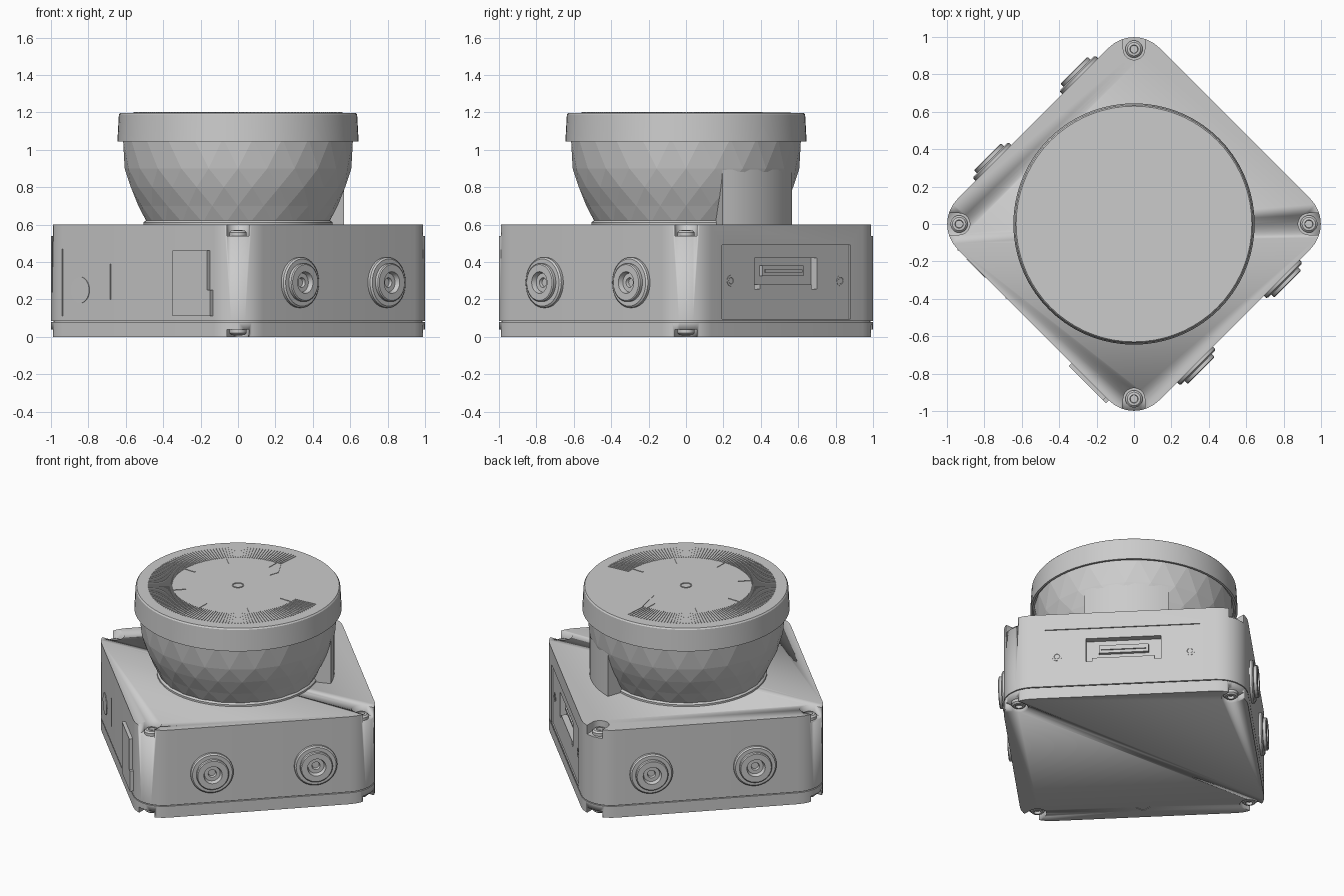
import bpy, bmesh
from math import sin, cos, pi, radians
from mathutils import Matrix

if "Cube" in bpy.data.objects:
    bpy.data.objects.remove(bpy.data.objects["Cube"])

grey = bpy.data.materials.new("housing_grey")
grey.diffuse_color = (0.6, 0.6, 0.6, 1)
grey.use_nodes = True
grey.node_tree.nodes["Principled BSDF"].inputs["Base Color"].default_value = grey.diffuse_color

H, R = 0.762, 0.19          # half side and corner radius of the square housing
TIP = 0.935 / 2 ** 0.5      # corner screw position along each axis


def finish(name, bm, smooth=True):
    bmesh.ops.recalc_face_normals(bm, faces=bm.faces)
    me = bpy.data.meshes.new(name)
    bm.to_mesh(me)
    bm.free()
    me.materials.append(grey)
    ob = bpy.data.objects.new(name, me)
    bpy.context.collection.objects.link(ob)
    if smooth:
        bpy.ops.object.select_all(action='DESELECT')
        ob.select_set(True)
        bpy.context.view_layer.objects.active = ob
        bpy.ops.object.shade_smooth_by_angle(angle=radians(30))
    return ob


def lathe(name, profile, segs=32, mat=Matrix(), twist=False, smooth=True):
    """Revolve (radius, height) points; twist gives triangular facets."""
    bm = bmesh.new()
    rings = []
    for i, (r, z) in enumerate(profile):
        off = i * 0.5 if twist else 0
        n = 1 if r == 0 else segs
        rings.append([bm.verts.new((r * cos(2 * pi * (j + off) / segs),
                                    r * sin(2 * pi * (j + off) / segs), z)) for j in range(n)])
    for a, b in zip(rings, rings[1:]):
        for j in range(segs):
            k = (j + 1) % segs
            if len(a) == 1:
                bm.faces.new((a[0], b[k], b[j]))
            elif len(b) == 1:
                bm.faces.new((a[j], a[k], b[0]))
            elif twist:
                bm.faces.new((a[j], a[k], b[j]))
                bm.faces.new((a[k], b[k], b[j]))
            else:
                bm.faces.new((a[j], a[k], b[k], b[j]))
    bm.transform(mat)
    return finish(name, bm, smooth)


def prism(name, pts, z0, z1):
    bm = bmesh.new()
    f = bm.faces.new([bm.verts.new((x, y, z0)) for x, y in pts])
    top = bmesh.ops.extrude_face_region(bm, geom=[f])["geom"]
    bmesh.ops.translate(bm, vec=(0, 0, z1 - z0),
                        verts=[v for v in top if isinstance(v, bmesh.types.BMVert)])
    return finish(name, bm)


def add_box(bm, x, y, z, mat=Matrix()):
    c = [(a + b) / 2 for a, b in (x, y, z)]
    s = [b - a for a, b in (x, y, z)]
    bmesh.ops.create_cube(bm, size=1, matrix=mat @ Matrix.Translation(c) @ Matrix.Diagonal((*s, 1)))


def box(name, x, y, z, mat=Matrix()):
    bm = bmesh.new()
    add_box(bm, x, y, z, mat)
    return finish(name, bm, False)


def cut(ob, cutter):
    m = ob.modifiers.new("cut", 'BOOLEAN')
    m.operation, m.solver, m.object = 'DIFFERENCE', 'EXACT', cutter
    bpy.context.view_layer.objects.active = ob
    bpy.ops.object.modifier_apply(modifier=m.name)
    bpy.data.objects.remove(cutter)


def rounded_square(h, r, n=8):
    return [(sx * (h - r) + r * cos(a0 + pi / 2 * i / n), sy * (h - r) + r * sin(a0 + pi / 2 * i / n))
            for sx, sy, a0 in ((1, 1, 0), (-1, 1, pi / 2), (-1, -1, pi), (1, -1, 3 * pi / 2))
            for i in range(n + 1)]


def slot(r, reach, n=10):
    """Half round pocket outline that is open toward +x."""
    return [(reach, -r)] + [(reach, r)] + [(r * cos(a), r * sin(a))
            for a in [pi / 2 + pi * i / n for i in range(n + 1)]]


# Housing, seam and base plate
body = prism("housing", rounded_square(H, R), 0.084, 0.6)
prism("seam", rounded_square(H - 0.012, R - 0.012), 0.07, 0.09)
base = prism("base_plate", rounded_square(H, R), 0, 0.078)

# Corner pockets with screws, top and bottom
for k in range(4):
    a = pi / 4 + k * pi / 2
    at = Matrix.Rotation(a, 4, 'Z') @ Matrix.Translation((0.935, 0, 0))
    for part, z0, z1, floor, flip in ((body, 0.54, 0.65, 0.54, 0), (base, -0.05, 0.038, 0.038, pi)):
        cutter = prism("pocket_cutter", slot(0.058, 0.15), z0, z1)
        cutter.data.transform(at)
        cut(part, cutter)
        lathe("corner_screw", [(0.046, -0.003), (0.046, 0.018), (0.036, 0.028), (0.022, 0.03),
                               (0.02, 0.012), (0, 0.012)], 24,
              at @ Matrix.Translation((0, 0, floor)) @ Matrix.Rotation(flip, 4, 'X'))

# Arrow engraved in the underside
for s in (-1, 1):
    m = Matrix.Translation((-0.68, 0, 0)) @ Matrix.Rotation(s * pi / 4, 4, 'Z')
    cut(base, box("arrow_cutter", (0, 0.06), (-0.004, 0.004), (-0.01, 0.004), m))

# Interface panel: shallow recess, deep socket with lower ears, screw holes
cut(body, box("panel_cutter", (H - 0.008, H + 0.1), (-0.49, 0.48), (0.095, 0.49)))
cut(body, box("socket_cutter", (H - 0.05, H + 0.1), (-0.235, 0.235), (0.28, 0.42)))
for y in (-0.215, 0.215):
    cut(body, box("ear_cutter", (H - 0.05, H + 0.1), (y - 0.02, y + 0.02), (0.255, 0.285)))
box("socket_tongue", (H - 0.06, H - 0.03), (-0.155, 0.155), (0.325, 0.38))
box("socket_contact", (H - 0.04, H - 0.022), (-0.14, 0.14), (0.345, 0.36))
for y in (-0.415, 0.415):
    lathe("panel_screw", [(0.03, -0.004), (0.03, 0.002), (0.018, 0.002), (0.016, 0.0005), (0, 0.0005)], 20,
          Matrix.Translation((H - 0.008, y, 0.3)) @ Matrix.Rotation(pi / 2, 4, 'Y'))

# Round connectors on two opposite faces
plug = [(0.135, -0.01), (0.135, 0.016), (0.126, 0.024), (0.102, 0.024), (0.102, 0.042), (0.096, 0.047),
        (0.058, 0.047), (0.05, 0.02), (0.026, 0.02), (0.022, 0.004), (0, 0.004)]
for side in (-1, 1):
    for x in (-0.30, 0.355):
        lathe("connector", plug, 40, Matrix.Translation((x, side * H, 0.29))
              @ Matrix.Rotation(-side * pi / 2, 4, 'X'))

# Hatch cover and shallow marks on the remaining face
box("hatch_cover", (-H - 0.022, -H + 0.01), (-0.55, -0.29), (0.11, 0.46))
box("hatch_tab", (-H - 0.022, -H + 0.01), (-0.572, -0.54), (0.11, 0.25))
lathe("round_label", [(0.07, -0.002), (0.07, 0.004), (0, 0.004)], 32,
      Matrix.Translation((-H, 0.43, 0.25)) @ Matrix.Rotation(-pi / 2, 4, 'Y'))
box("label_edge", (-H - 0.004, -H), (0.563, 0.57), (0.11, 0.47))
box("label_bracket", (-H - 0.004, -H), (0.2, 0.207), (0.2, 0.39))

# Faceted sensor window on a foot ring
lathe("foot_ring", [(0.505, 0.59), (0.505, 0.612), (0.49, 0.625), (0, 0.625)], 48)
lathe("sensor_window", [(0, 0.6), (0.49, 0.61), (0.533, 0.7), (0.578, 0.8), (0.606, 0.9), (0.62, 1.06), (0, 1.06)],
      24, twist=True, smooth=False)

# Support column behind the window
arc = [radians(-26 + 52 * i / 10) for i in range(11)]
prism("support_column", [(0.6 * cos(a), 0.6 * sin(a)) for a in arc] + [(0.3, 0.15), (0.3, -0.15)], 0.59, 1.05)

# Cap with overhanging rim
lathe("cap", [(0, 1.06), (0.628, 1.06), (0.63, 1.045), (0.645, 1.045), (0.637, 1.188),
              (0.63, 1.197), (0, 1.197)], 72)
lathe("cap_centre_ring", [(0.03, 1.195), (0.03, 1.201), (0.037, 1.201), (0.037, 1.195)], 32)

# Scale ticks around the cap, leaving the column side blank
bm = bmesh.new()
for deg in range(40, 322, 2):
    m = Matrix.Rotation(radians(deg), 4, 'Z')
    inner = 0.33 if (deg - 45) % 45 in (0, 44) else 0.41
    add_box(bm, (inner, 0.56), (-0.0025, 0.0025), (1.195, 1.2005), m)
finish("scale_ticks", bm, False)
arrow = prism("cap_arrow", [(0.28, 0.14), (0.22, 0.11), (0.32, 0.26)], 1.195, 1.2)

# Turn the whole assembly so the housing corners face the axes
for ob in bpy.data.objects:
    ob.data.transform(Matrix.Rotation(pi / 4, 4, 'Z'))
